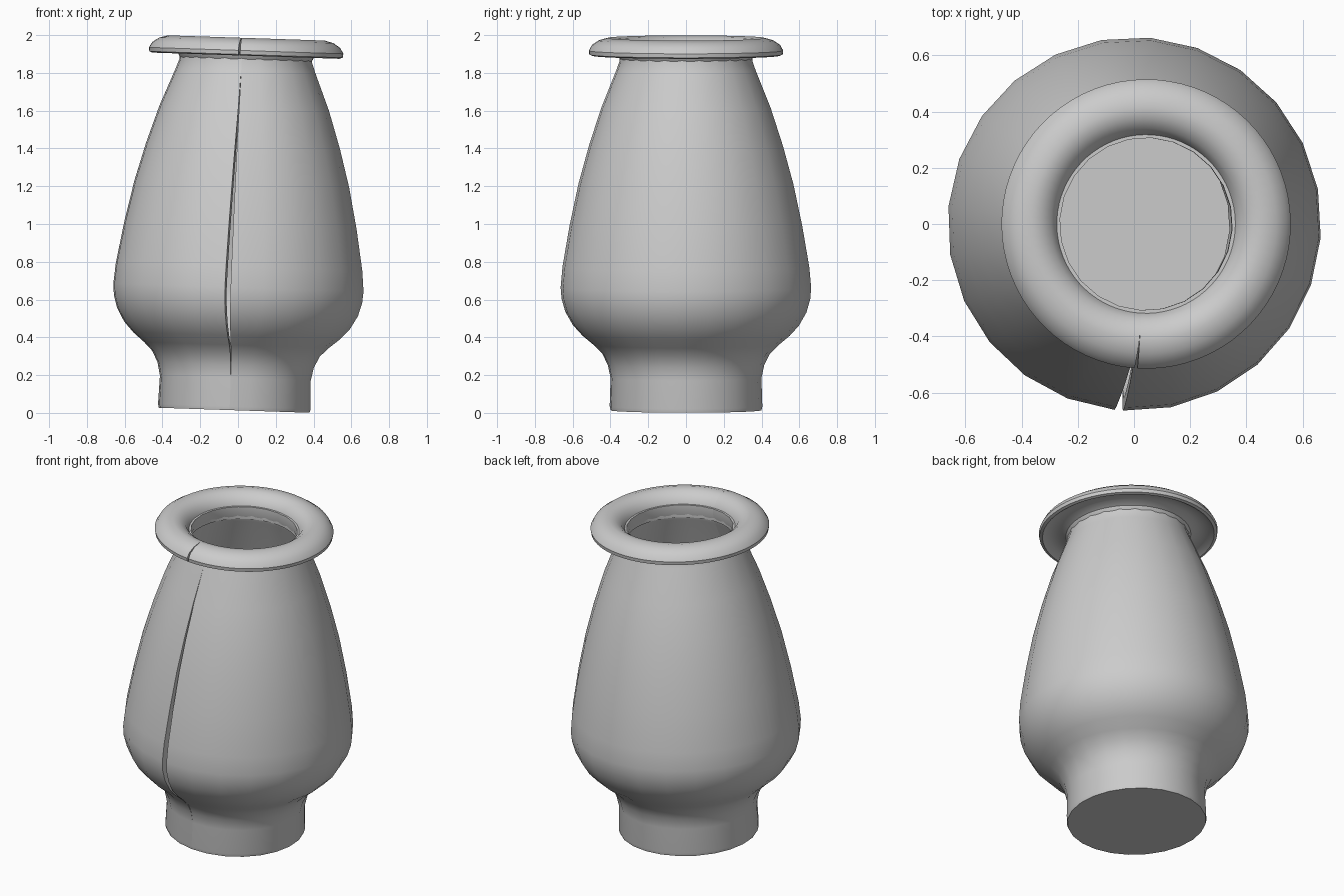
import bpy, bmesh
from math import radians, sin, cos
from mathutils import Matrix

cube = bpy.data.objects.get("Cube")
if cube:
    bpy.data.objects.remove(cube, do_unlink=True)

# Single clay colour
clay = bpy.data.materials.new("grey_clay")
clay.use_nodes = True
clay.diffuse_color = (0.6, 0.6, 0.6, 1)
clay.node_tree.nodes["Principled BSDF"].inputs["Base Color"].default_value = (0.6, 0.6, 0.6, 1)

# The whole vase leans slightly towards +x
LEAN = Matrix.Translation((-0.02, 0, 0.014)) @ Matrix.Rotation(radians(1.9), 4, 'Y')
SEAM = -93.5


def seam_gap(r):
    """Opening of the front seam in degrees: shut at the foot, widest at the belly."""
    return 2.6 * max(0.0, r - 0.4) / 0.265


def turned(name, profile, sides):
    """Turn a closed (radius, height) profile around the axis, leaving the seam slit."""
    bm = bmesh.new()
    columns = []
    for i in range(sides + 1):
        column = []
        for r, z in profile:
            a = radians(SEAM + i * (360 - seam_gap(r)) / sides)
            column.append(bm.verts.new((r * cos(a), r * sin(a), z)))
        columns.append(column)
    count = len(profile)
    for left, right in zip(columns, columns[1:]):
        for j in range(count):
            k = (j + 1) % count
            if profile[j][0] + profile[k][0] > 0:
                bm.faces.new((left[j], right[j], right[k], left[k]))
    # Wall ends inside the slit
    bm.faces.new(columns[0])
    bm.faces.new(columns[-1][::-1])
    bmesh.ops.remove_doubles(bm, verts=bm.verts, dist=0.0005)
    bm.transform(LEAN)
    mesh = bpy.data.meshes.new(name)
    bm.to_mesh(mesh)
    bm.free()
    mesh.materials.append(clay)
    obj = bpy.data.objects.new(name, mesh)
    bpy.context.collection.objects.link(obj)
    bpy.ops.object.select_all(action='DESELECT')
    obj.select_set(True)
    bpy.context.view_layer.objects.active = obj
    bpy.ops.object.shade_smooth_by_angle(angle=radians(35))
    return obj


# Body: foot, belly and neck, with an even wall and a flat floor
outer = [(0.4, 0), (0.405, 0.02), (0.4, 0.17), (0.415, 0.24), (0.445, 0.3),
         (0.49, 0.345), (0.55, 0.395), (0.6, 0.45), (0.64, 0.52), (0.66, 0.59),
         (0.665, 0.65), (0.655, 0.76), (0.617, 0.98), (0.57, 1.2), (0.515, 1.4),
         (0.45, 1.6), (0.37, 1.8), (0.352, 1.85), (0.352, 1.9)]
inner = [(r - 0.045, max(z, 0.05)) for r, z in reversed(outer[1:])]
turned("vase_body", [(0, 0)] + outer + inner + [(0, 0.05)], 24)

# Rim: rounded lip rolled outwards over the neck
rim = [(0.345, 1.85), (0.36, 1.88), (0.4, 1.9), (0.46, 1.9), (0.495, 1.878),
       (0.512, 1.884), (0.515, 1.905), (0.498, 1.935), (0.462, 1.959),
       (0.415, 1.972), (0.375, 1.964), (0.34, 1.94), (0.319, 1.905),
       (0.309, 1.86), (0.311, 1.82)]
turned("vase_rim", rim, 72)
